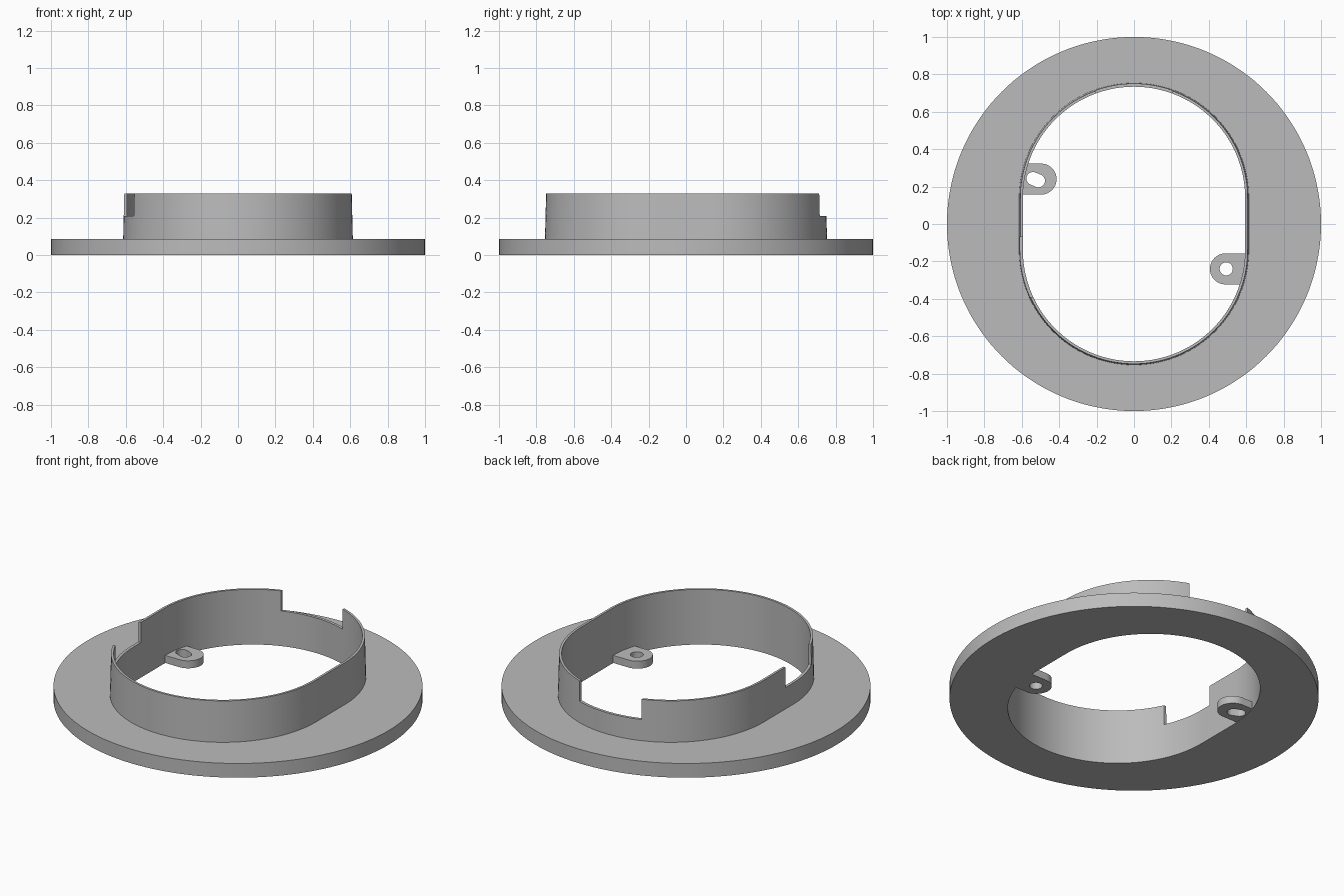
import bpy, bmesh, math

if "Cube" in bpy.data.objects:
    bpy.data.objects.remove(bpy.data.objects["Cube"])

SEG = 144        # segments around the ring
OFFSET = 0.14    # half length of the straight sides

grey = bpy.data.materials.new("plain_grey")
grey.diffuse_color = (0.5, 0.5, 0.5, 1)
grey.use_nodes = True
grey.node_tree.nodes["Principled BSDF"].inputs["Base Color"].default_value = grey.diffuse_color


def make_object(name, bm):
    bmesh.ops.recalc_face_normals(bm, faces=bm.faces)
    mesh = bpy.data.meshes.new(name)
    bm.to_mesh(mesh)
    bm.free()
    mesh.materials.append(grey)
    obj = bpy.data.objects.new(name, mesh)
    bpy.context.collection.objects.link(obj)
    return obj


def prism(name, points, z0, z1):
    bm = bmesh.new()
    face = bm.faces.new([bm.verts.new((x, y, z0)) for x, y in points])
    top = bmesh.ops.extrude_face_region(bm, geom=[face])["geom"]
    verts = [v for v in top if isinstance(v, bmesh.types.BMVert)]
    bmesh.ops.translate(bm, verts=verts, vec=(0, 0, z1 - z0))
    return make_object(name, bm)


def box(name, x0, x1, y0, y1, z0, z1):
    return prism(name, [(x0, y0), (x1, y0), (x1, y1), (x0, y1)], z0, z1)


def capsule(p, q, r, n=20):
    """Rounded slot outline from p to q."""
    a = math.atan2(q[1] - p[1], q[0] - p[0])
    pts = []
    for c, start in ((q, a - math.pi / 2), (p, a + math.pi / 2)):
        for i in range(n + 1):
            t = start + math.pi * i / n
            pts.append((c[0] + r * math.cos(t), c[1] + r * math.sin(t)))
    return pts


def cut(obj, cutter):
    mod = obj.modifiers.new("cut", 'BOOLEAN')
    mod.operation, mod.solver, mod.object = 'DIFFERENCE', 'EXACT', cutter
    bpy.context.view_layer.objects.active = obj
    bpy.ops.object.modifier_apply(modifier=mod.name)
    bpy.data.objects.remove(cutter)


def smooth(obj):
    bpy.ops.object.select_all(action='DESELECT')
    obj.select_set(True)
    bpy.context.view_layer.objects.active = obj
    bpy.ops.object.shade_smooth_by_angle(angle=math.radians(30))


def oval(radius, t):
    """Point at angle t on two half circles joined by straight sides."""
    c, s = math.cos(t), math.sin(t)
    if radius * abs(s) <= OFFSET * abs(c):
        r = radius / abs(c)
    else:
        r = OFFSET * abs(s) + math.sqrt(radius ** 2 - (OFFSET * c) ** 2)
    return r * c, r * s


def circle(radius, t):
    return radius * math.cos(t), radius * math.sin(t)


# Round flange and thin oval wall as one closed section swept around
section = [(circle, 1.0, 0), (circle, 1.0, 0.085), (oval, 0.614, 0.085),
           (oval, 0.608, 0.33), (oval, 0.594, 0.33), (oval, 0.594, 0)]
bm = bmesh.new()
loops = [[bm.verts.new((*shape(r, math.tau * i / SEG), z)) for i in range(SEG)]
         for shape, r, z in section]
for k, low in enumerate(loops):
    high = loops[(k + 1) % len(loops)]
    for i in range(SEG):
        j = (i + 1) % SEG
        bm.faces.new((low[i], low[j], high[j], high[i]))
body = make_object("flanged_collar", bm)

# Notches in the wall: one at the back, one on the left
cut(body, box("back_notch", -0.205, 0.205, 0.5, 0.9, 0.21, 0.5))
cut(body, box("left_notch", -0.8, -0.4, -0.39, -0.07, 0.21, 0.5))
smooth(body)

# Screw lugs: slotted hole on the left, round hole on the right
for name, tip, root, hole in (
        ("left_lug", (-0.497, 0.24), (-0.62, 0.24), ((-0.54, 0.243), (-0.511, 0.231))),
        ("right_lug", (0.489, -0.24), (0.62, -0.24), ((0.493, -0.24), (0.4931, -0.24)))):
    lug = prism(name, capsule(tip, root, 0.083), 0.002, 0.047)
    cut(lug, prism("screw_hole", capsule(*hole, 0.035), -0.1, 0.2))
    smooth(lug)
